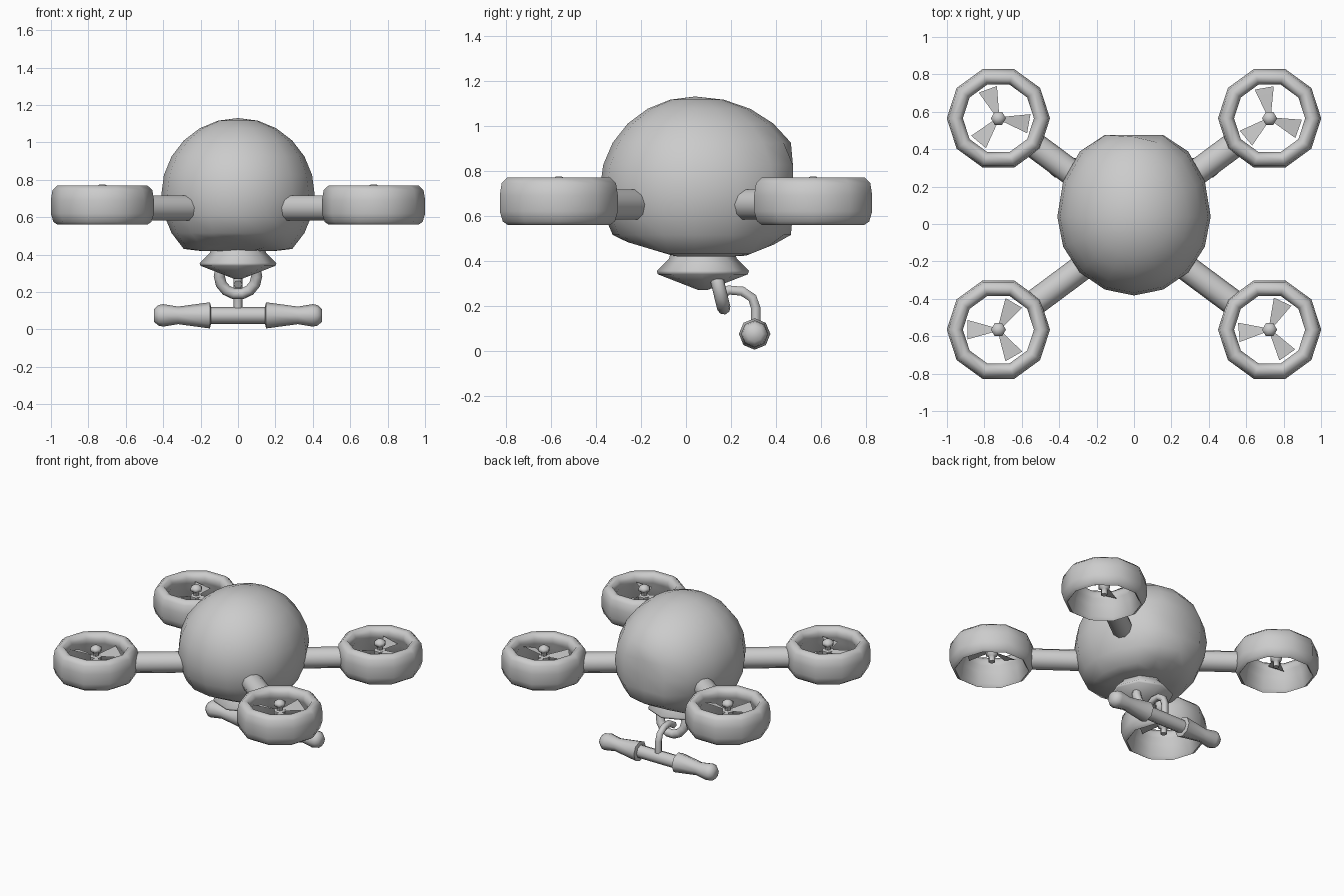
import bpy, bmesh, math
from mathutils import Matrix, Vector

cube = bpy.data.objects.get("Cube")
if cube:
    bpy.data.objects.remove(cube, do_unlink=True)

grey = bpy.data.materials.new("plain_grey")
grey.use_nodes = True
COLOUR = (0.6, 0.6, 0.6, 1)
grey.diffuse_color = COLOUR
grey.node_tree.nodes["Principled BSDF"].inputs["Base Color"].default_value = COLOUR


def finish(name, bm, matrix=Matrix(), angle=60):
    """Turn a bmesh into a named, smooth-shaded object."""
    bmesh.ops.recalc_face_normals(bm, faces=bm.faces)
    mesh = bpy.data.meshes.new(name)
    bm.to_mesh(mesh)
    bm.free()
    mesh.materials.append(grey)
    obj = bpy.data.objects.new(name, mesh)
    bpy.context.collection.objects.link(obj)
    obj.matrix_world = matrix
    bpy.ops.object.select_all(action="DESELECT")
    obj.select_set(True)
    bpy.context.view_layer.objects.active = obj
    bpy.ops.object.shade_smooth_by_angle(angle=math.radians(angle))
    return obj


def lathe(name, profile, sides, matrix=Matrix(), closed=False, angle=60):
    """Spin (radius, height) points about z; open profiles get capped ends."""
    bm = bmesh.new()
    rings = []
    for r, z in profile:
        turns = [2 * math.pi * i / sides for i in range(sides)]
        rings.append([bm.verts.new((r * math.cos(a), r * math.sin(a), z)) for a in turns])
    pairs = list(zip(rings, rings[1:]))
    if closed:
        pairs.append((rings[-1], rings[0]))
    else:
        bm.faces.new(rings[0])
        bm.faces.new(rings[-1])
    for low, high in pairs:
        for i in range(sides):
            j = (i + 1) % sides
            bm.faces.new((low[i], low[j], high[j], high[i]))
    return finish(name, bm, matrix, angle)


def along(start, end):
    """Matrix that puts the z axis on the line from start towards end."""
    start, end = Vector(start), Vector(end)
    return Matrix.Translation(start) @ (end - start).to_track_quat("Z", "Y").to_matrix().to_4x4()


# Body: a ball with a flattened belly and a stretched, flattened back
bm = bmesh.new()
bmesh.ops.create_uvsphere(bm, u_segments=16, v_segments=12, radius=0.41)
for v in bm.verts:
    y = v.co.y * (1.2 if v.co.y > 0 else 1.03) + 0.04
    y = min(y, 0.475)
    belly = 0.42 + 0.3 * max(0, -0.05 - y) + 0.4 * max(0, y - 0.26)
    v.co = (v.co.x, y, max(v.co.z + 0.72, belly))
finish("body", bm, angle=75)

# Neck under the belly
lathe("neck", [(0.14, 0.45), (0.15, 0.41), (0.205, 0.355), (0.2, 0.34), (0.02, 0.27)],
      8, Matrix.Translation((0, 0.075, 0)))

# Hanging ring, tilted backwards
ring_profile = []
for i in range(8):
    a = 2 * math.pi * i / 8
    ring_profile.append((0.1 + 0.03 * math.cos(a), 0.03 * math.sin(a)))
lathe("hanging_ring", ring_profile, 14,
      along((0, 0.145, 0.285), (0, 1.12, 0.52)), closed=True)

# Hook between the ring and the bar
curve = bpy.data.curves.new("hook", "CURVE")
curve.dimensions = "3D"
curve.bevel_depth = 0.024
curve.bevel_resolution = 1
curve.use_fill_caps = True
path = [(0.14, 0.24), (0.19, 0.27), (0.25, 0.265), (0.295, 0.235), (0.31, 0.19), (0.31, 0.09)]
spline = curve.splines.new("POLY")
spline.points.add(len(path) - 1)
for point, (y, z) in zip(spline.points, path):
    point.co = (0, y, z, 1)
spline.use_smooth = True
curve.materials.append(grey)
bpy.context.collection.objects.link(bpy.data.objects.new("hook", curve))

# Crossbar with a flared grip on each end
BAR = Vector((0, 0.305, 0.075))
lathe("crossbar", [(0.045, -0.17), (0.045, 0.17)], 8, along(BAR, BAR + Vector((1, 0, 0))))
for side, label in ((1, "left"), (-1, "right")):
    lathe(label + "_grip",
          [(0.05, 0.145), (0.07, 0.15), (0.047, 0.32), (0.06, 0.4), (0.055, 0.425), (0.035, 0.448)],
          8, along(BAR, BAR + Vector((side, 0, 0))))

# Four arms, each with a shrouded three-bladed rotor
SHROUD = [(0.19, 0.735), (0.21, 0.765), (0.24, 0.77), (0.267, 0.745), (0.276, 0.69),
          (0.276, 0.62), (0.262, 0.575), (0.24, 0.56), (0.225, 0.58), (0.212, 0.66), (0.195, 0.7)]
HUB = [(0.022, 0.62), (0.022, 0.66), (0.04, 0.67), (0.04, 0.7), (0.02, 0.705),
       (0.02, 0.725), (0.04, 0.74), (0.04, 0.757), (0.015, 0.775)]
for sx, sy, label, turn in ((1, 1, "back_left", 100), (-1, 1, "back_right", 110),
                            (1, -1, "front_left", 65), (-1, -1, "front_right", 60)):
    centre = Vector((sx * 0.725, sy * 0.565, 0))
    place = Matrix.Translation(centre)
    lathe(label + "_shroud", SHROUD, 10, place, closed=True)
    lathe(label + "_hub", HUB, 6, place)

    start = Vector((sx * 0.2, sy * 0.175, 0.65))
    end = Vector((centre.x, centre.y, 0.65))
    reach = (end - start).length - 0.235
    lathe(label + "_arm", [(0.07, 0), (0.07, reach)], 10, along(start, end))

    # Tilted wedge blades
    bm = bmesh.new()
    for k in range(3):
        spin = Matrix.Rotation(math.radians(turn + 120 * k), 4, "Z")
        pitch = Matrix.Rotation(math.radians(20), 4, "X")
        lift = Matrix.Translation((0, 0, 0.7))
        outline = [(0.02, -0.012), (0.165, -0.055), (0.165, 0.055), (0.02, 0.012)]
        blade = bm.faces.new([bm.verts.new(lift @ spin @ pitch @ Vector((x, y, 0)))
                              for x, y in outline])
        bmesh.ops.solidify(bm, geom=[blade], thickness=0.006)
    finish(label + "_blades", bm, place, 30)
